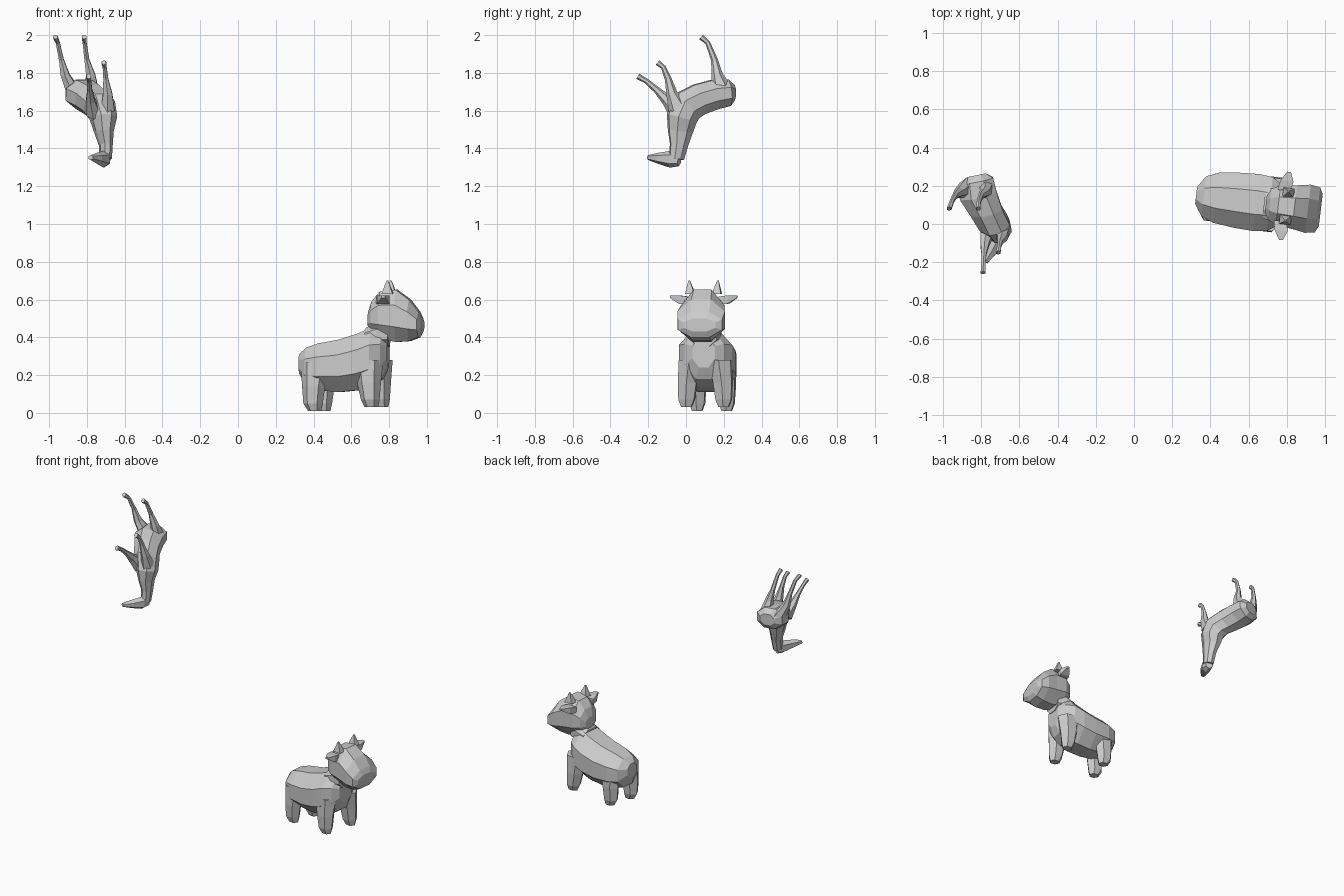
import bpy, bmesh
from math import pi, cos, sin
from mathutils import Vector


def tube(name, rings, lat, sides=8, up=None):
    """Loft of rings (x, y, z, lateral radius, other radius), capped and flat shaded."""
    bm = bmesh.new()
    lat = Vector(lat).normalized()
    pts = [Vector(r[:3]) for r in rings]
    k = 1 / cos(pi / sides) if sides % 4 == 0 else 1
    loops = []
    for i, r in enumerate(rings):
        t = pts[min(i + 1, len(pts) - 1)] - pts[max(i - 1, 0)]
        u = Vector(up) if up else t.cross(lat).normalized()
        loops.append([bm.verts.new(pts[i] + k * (lat * r[3] * cos(a) + u * r[4] * sin(a)))
                      for a in [(j + .5) * 2 * pi / sides for j in range(sides)]])
    for a, b in zip(loops, loops[1:]):
        for j in range(sides):
            n = (j + 1) % sides
            bm.faces.new((a[j], a[n], b[n], b[j]))
    bm.faces.new(loops[0][::-1])
    bm.faces.new(loops[-1])
    bmesh.ops.recalc_face_normals(bm, faces=bm.faces)
    me = bpy.data.meshes.new(name)
    bm.to_mesh(me)
    bm.free()
    ob = bpy.data.objects.new(name, me)
    bpy.context.collection.objects.link(ob)
    return ob


# ---- cow: local forward u, sideways w, height z, turned slightly ----
COW_LAT = (.12, .99, 0)
COW_FWD = (.99, -.12, 0)


def cow(u, w, z):
    return (u + .12 * w, .105 - .12 * (u - .7) + w, z)


def slices(name, rows):
    # rows: u, lowest z, highest z, half width
    tube(name, [(*cow(u, 0, (lo + hi) / 2), hw, (hi - lo) / 2) for u, lo, hi, hw in rows],
         COW_LAT, 8, (0, 0, 1))


slices("cow_body", [(.325, .21, .31, .045), (.365, .14, .345, .105), (.43, .12, .368, .132),
                    (.54, .11, .388, .145), (.64, .12, .42, .15), (.71, .14, .45, .142),
                    (.765, .18, .44, .105), (.795, .24, .40, .06)])
slices("cow_neck", [(.68, .36, .45, .08), (.74, .35, .48, .085), (.80, .35, .48, .07)])
slices("cow_head", [(.69, .455, .53, .045), (.71, .425, .59, .08), (.755, .395, .642, .105),
                    (.84, .375, .652, .115), (.91, .38, .60, .127), (.96, .40, .535, .118),
                    (.977, .43, .50, .085)])

for s, side in ((-1, "right"), (1, "left")):
    o = .015 * s
    tube("cow_hind_leg_" + side, [(*cow(u + o, w * s, z), a, b) for u, w, z, a, b in (
        (.435, .07, .27, .06, .08), (.425, .08, .14, .052, .062),
        (.422, .08, .05, .045, .052), (.43, .08, .01, .03, .035))], COW_LAT, 6, COW_FWD)
    tube("cow_front_leg_" + side, [(*cow(u + o, w * s, z), a, b) for u, w, z, a, b in (
        (.715, .08, .28, .068, .08), (.72, .095, .16, .057, .064),
        (.727, .10, .07, .048, .05), (.733, .10, .03, .03, .036))], COW_LAT, 6, COW_FWD)
    tube("cow_horn_" + side, [(*cow(.80, .07 * s, .63), .025, .03),
                              (*cow(.80, .076 * s, .70), .004, .004)], COW_LAT, 4, COW_FWD)
    tube("cow_ear_" + side, [(*cow(.775, .08 * s, .595), .035, .02),
                             (*cow(.785, .13 * s, .60), .034, .022),
                             (*cow(.79, .178 * s, .615), .01, .006)], COW_FWD, 4, (0, 0, 1))

# ---- deer: upside down in the air, nose towards -y ----
DEER_LAT = (.98, .2, 0)
tube("deer_body", [(-.825, .255, 1.695, .05, .04), (-.825, .225, 1.695, .09, .07),
                   (-.815, .15, 1.685, .098, .078), (-.775, .07, 1.66, .085, .082),
                   (-.735, .005, 1.625, .08, .088), (-.712, -.022, 1.56, .068, .078),
                   (-.71, -.03, 1.49, .048, .064), (-.70, -.037, 1.42, .034, .047),
                   (-.70, -.05, 1.345, .03, .038)], DEER_LAT)
tube("deer_head", [(-.697, -.035, 1.335, .026, .03), (-.71, -.08, 1.343, .036, .045),
                   (-.745, -.145, 1.348, .03, .03), (-.78, -.2, 1.352, .016, .013)],
     (.92, -.4, 0), 6)


def deer_leg(name, path):
    # last ring is the hoof
    radii = ((.042, .055), (.028, .03), (.015, .018), (.012, .013), (.014, .016))
    tube(name, [(*p, *r) for p, r in zip(path, radii)], (1, 0, 0), 6)


for x, lean, side in ((-.875, -1, "right"), (-.775, 0, "left")):
    deer_leg("deer_hind_leg_" + side, [
        (x, .19, 1.71), (x - .005 + .035 * lean, .165, 1.79), (x - .025 + .035 * lean, .15, 1.87),
        (x - .037 + .042 * lean, .115, 1.96), (x - .04 + .052 * lean, .08, 1.99)])
deer_leg("deer_front_leg_left", [(-.69, -.04, 1.61), (-.69, -.075, 1.69), (-.70, -.095, 1.77),
                                 (-.706, -.12, 1.83), (-.71, -.15, 1.855)])
deer_leg("deer_front_leg_right", [(-.765, -.04, 1.59), (-.78, -.10, 1.655), (-.785, -.155, 1.71),
                                  (-.788, -.21, 1.757), (-.79, -.255, 1.782)])
